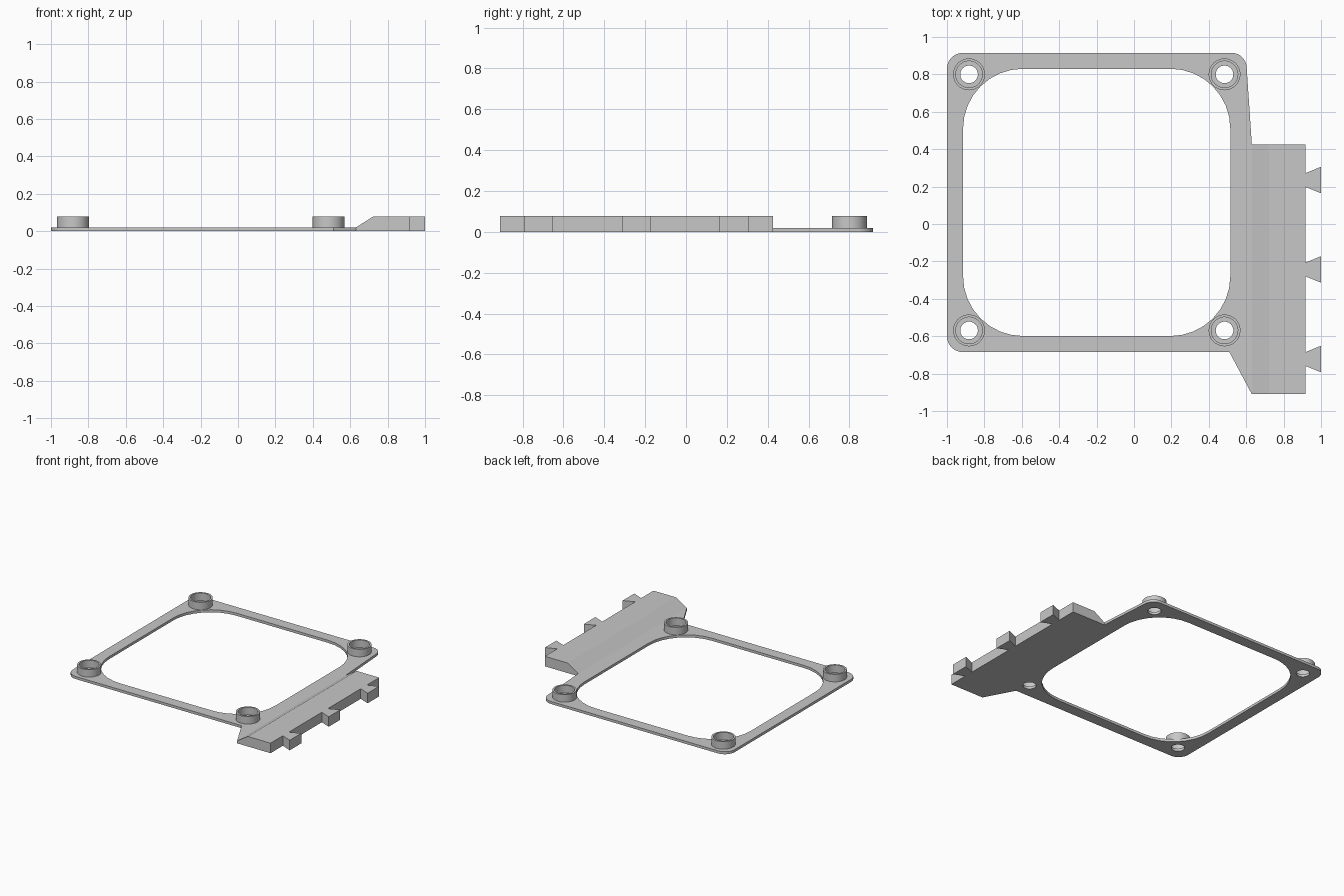
import bpy, bmesh
from math import sin, cos, tan, pi, radians
from mathutils import Vector

if "Cube" in bpy.data.objects:
    bpy.data.objects.remove(bpy.data.objects["Cube"], do_unlink=True)

PLATE = 0.02          # plate thickness
TOP = 0.078           # height of collars and rail
SCREWS = [(x, y) for x in (-0.882, 0.484) for y in (-0.569, 0.8)]

grey = bpy.data.materials.new("plain grey")
grey.use_nodes = True
colour = (0.575, 0.575, 0.575, 1)
grey.diffuse_color = colour
grey.node_tree.nodes["Principled BSDF"].inputs["Base Color"].default_value = colour


def circle(x, y, r, n=40):
    return [(x + r * cos(2 * pi * i / n), y + r * sin(2 * pi * i / n)) for i in range(n)]


def rounded(corners, steps=8):
    """Outline from (x, y, radius) corners, rounding each one with a radius."""
    pts = []
    for i, (x, y, r) in enumerate(corners):
        p = Vector((x, y))
        if r == 0:
            pts.append((x, y))
            continue
        a = (Vector(corners[i - 1][:2]) - p).normalized()
        b = (Vector(corners[(i + 1) % len(corners)][:2]) - p).normalized()
        half = a.angle(b) / 2
        centre = p + (a + b).normalized() * r / sin(half)
        start = (p + a * r / tan(half) - centre).normalized()
        end = (p + b * r / tan(half) - centre).normalized()
        for k in range(steps + 1):
            pts.append(tuple(centre + start.slerp(end, k / steps) * r))
    return pts


def finish(obj):
    obj.data.materials.clear()
    obj.data.materials.append(grey)
    bpy.ops.object.select_all(action='DESELECT')
    obj.select_set(True)
    bpy.context.view_layer.objects.active = obj
    bpy.ops.object.shade_smooth_by_angle(angle=radians(30))


def slab(name, outlines, z0, z1):
    """Flat plate: first outline is the edge, the others are holes."""
    curve = bpy.data.curves.new(name, 'CURVE')
    curve.dimensions = '2D'
    curve.fill_mode = 'BOTH'
    curve.extrude = (z1 - z0) / 2
    for pts in outlines:
        spline = curve.splines.new('POLY')
        spline.points.add(len(pts) - 1)
        for point, (x, y) in zip(spline.points, pts):
            point.co = (x, y, 0, 1)
        spline.use_cyclic_u = True
    obj = bpy.data.objects.new(name, curve)
    obj.location.z = (z0 + z1) / 2
    bpy.context.collection.objects.link(obj)
    bpy.ops.object.select_all(action='DESELECT')
    obj.select_set(True)
    bpy.context.view_layer.objects.active = obj
    bpy.ops.object.convert(target='MESH')
    obj = bpy.context.view_layer.objects.active
    bm = bmesh.new()
    bm.from_mesh(obj.data)
    bmesh.ops.remove_doubles(bm, verts=bm.verts, dist=0.0001)
    bmesh.ops.recalc_face_normals(bm, faces=bm.faces)
    bm.to_mesh(obj.data)
    bm.free()
    finish(obj)


# Frame plate with a large rounded opening and four screw holes
edge = rounded([(-1, -0.685, 0.085), (0.51, -0.685, 0), (0.63, -0.91, 0),
                (0.63, 0.425, 0), (0.597, 0.915, 0.08), (-1, 0.915, 0.085)])
opening = rounded([(-0.914, -0.599, 0.32), (0.515, -0.599, 0.32),
                   (0.515, 0.83, 0.32), (-0.914, 0.83, 0.32)])
slab("frame_plate", [edge, opening] + [circle(x, y, 0.047) for x, y in SCREWS], 0, PLATE)

# Thin collars around the screw holes
for i, (x, y) in enumerate(SCREWS):
    slab(f"screw_collar_{i + 1}", [circle(x, y, 0.085), circle(x, y, 0.071)], PLATE, TOP)

# Side rail with dovetail tabs, sloping down to the plate
rail = [(0.63, 0.425), (0.63, -0.91), (0.917, -0.91)]
for y in (-0.722, -0.243, 0.235):
    rail += [(0.917, y - 0.037), (1, y - 0.071), (1, y + 0.071), (0.917, y + 0.037)]
rail.append((0.917, 0.425))
bm = bmesh.new()
base = bm.faces.new([bm.verts.new((x, y, 0)) for x, y in rail])
top = bmesh.ops.extrude_face_region(bm, geom=[base], use_keep_orig=True)
for v in top["geom"]:
    if isinstance(v, bmesh.types.BMVert):
        v.co.z = TOP
bmesh.ops.bisect_plane(bm, geom=bm.verts[:] + bm.edges[:] + bm.faces[:],
                       plane_co=(0.722, 0, 0), plane_no=(1, 0, 0))
for v in bm.verts:
    if v.co.x < 0.7 and v.co.z > PLATE:
        v.co.z = PLATE
bmesh.ops.recalc_face_normals(bm, faces=bm.faces)
mesh = bpy.data.meshes.new("dovetail_rail")
bm.to_mesh(mesh)
bm.free()
rail_obj = bpy.data.objects.new("dovetail_rail", mesh)
bpy.context.collection.objects.link(rail_obj)
finish(rail_obj)
